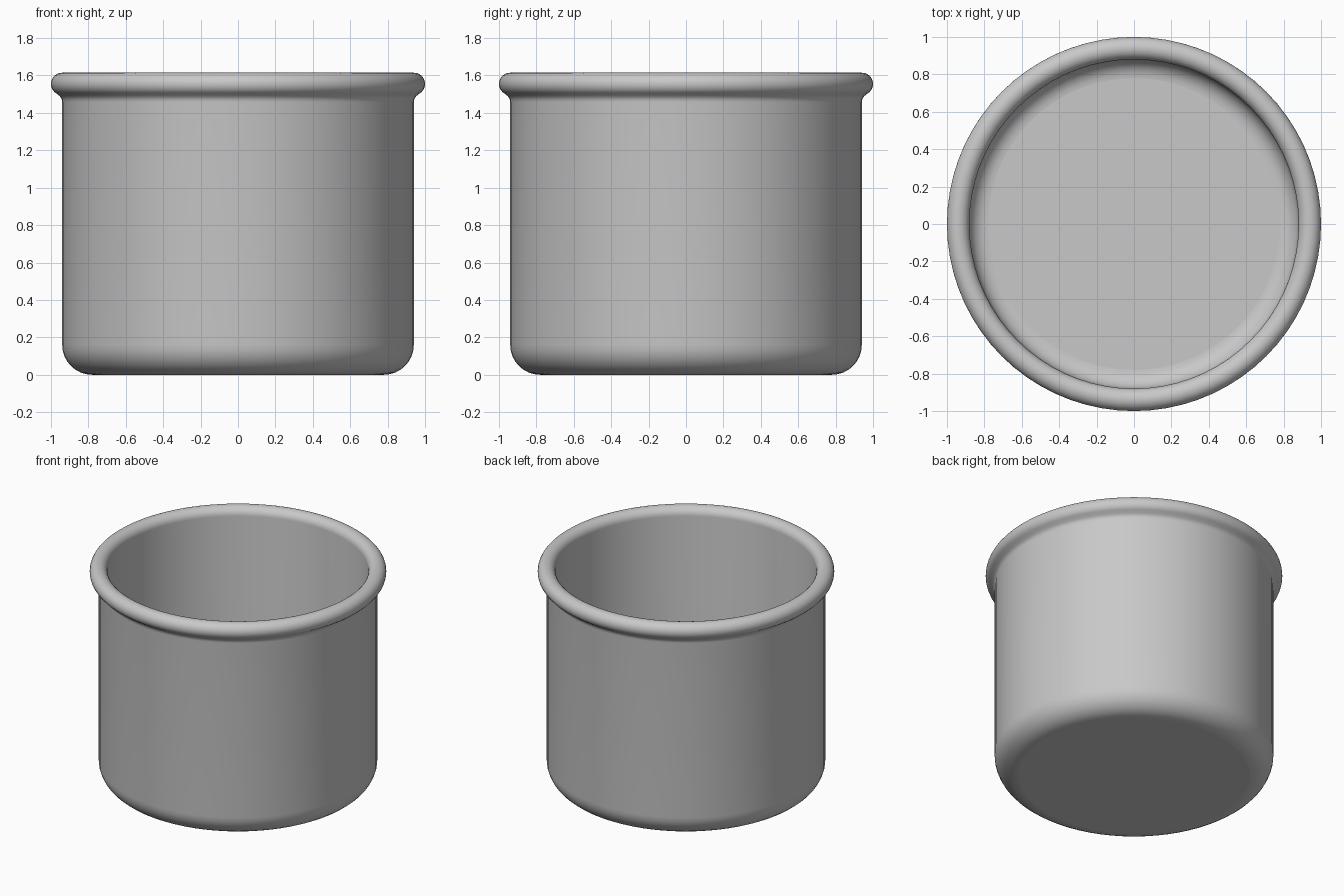
import bpy
import bmesh
from math import cos, sin, radians, tau
from mathutils import Vector

SEGMENTS = 72

cube = bpy.data.objects.get("Cube")
if cube:
    bpy.data.objects.remove(cube, do_unlink=True)


def arc(cx, cz, radius, start, end, steps):
    """Points of a circular arc in the r-z plane, angles in degrees."""
    angles = [radians(start + (end - start) * i / steps) for i in range(steps + 1)]
    return [Vector((cx + radius * cos(a), 0, cz + radius * sin(a))) for a in angles]


# Cross-section: outer base curve, wall, neck under the rim, rolled rim, inner base curve
profile = arc(0.78, 0.16, 0.16, -90, 0, 8)
profile += arc(0.985, 1.458, 0.045, 180, 118, 4)
profile += arc(0.94, 1.555, 0.06, -62, 180, 20)
profile += arc(0.78, 0.16, 0.10, 0, -90, 8)

# Revolve the section around the vertical axis
bm = bmesh.new()
verts = [bm.verts.new(p) for p in profile]
edges = [bm.edges.new(pair) for pair in zip(verts, verts[1:])]
bmesh.ops.spin(bm, geom=verts + edges, cent=(0, 0, 0), axis=(0, 0, 1),
               angle=tau, steps=SEGMENTS, use_merge=True)
bmesh.ops.remove_doubles(bm, verts=bm.verts, dist=0.0005)

# Close the underside and the inside floor
open_edges = [e for e in bm.edges if e.is_boundary]
bmesh.ops.holes_fill(bm, edges=open_edges, sides=0)
bmesh.ops.recalc_face_normals(bm, faces=bm.faces)

mesh = bpy.data.meshes.new("round_pot")
bm.to_mesh(mesh)
bm.free()
pot = bpy.data.objects.new("round_pot", mesh)
bpy.context.collection.objects.link(pot)

# Plain grey material
grey = bpy.data.materials.new("light_grey")
grey.use_nodes = True
colour = (0.58, 0.58, 0.58, 1)
grey.diffuse_color = colour
grey.node_tree.nodes["Principled BSDF"].inputs["Base Color"].default_value = colour
mesh.materials.append(grey)

# Smooth walls, flat floor discs
bpy.ops.object.select_all(action="DESELECT")
pot.select_set(True)
bpy.context.view_layer.objects.active = pot
bpy.ops.object.shade_smooth_by_angle(angle=radians(40))
for face in mesh.polygons:
    if len(face.vertices) > 4:
        face.use_smooth = False
